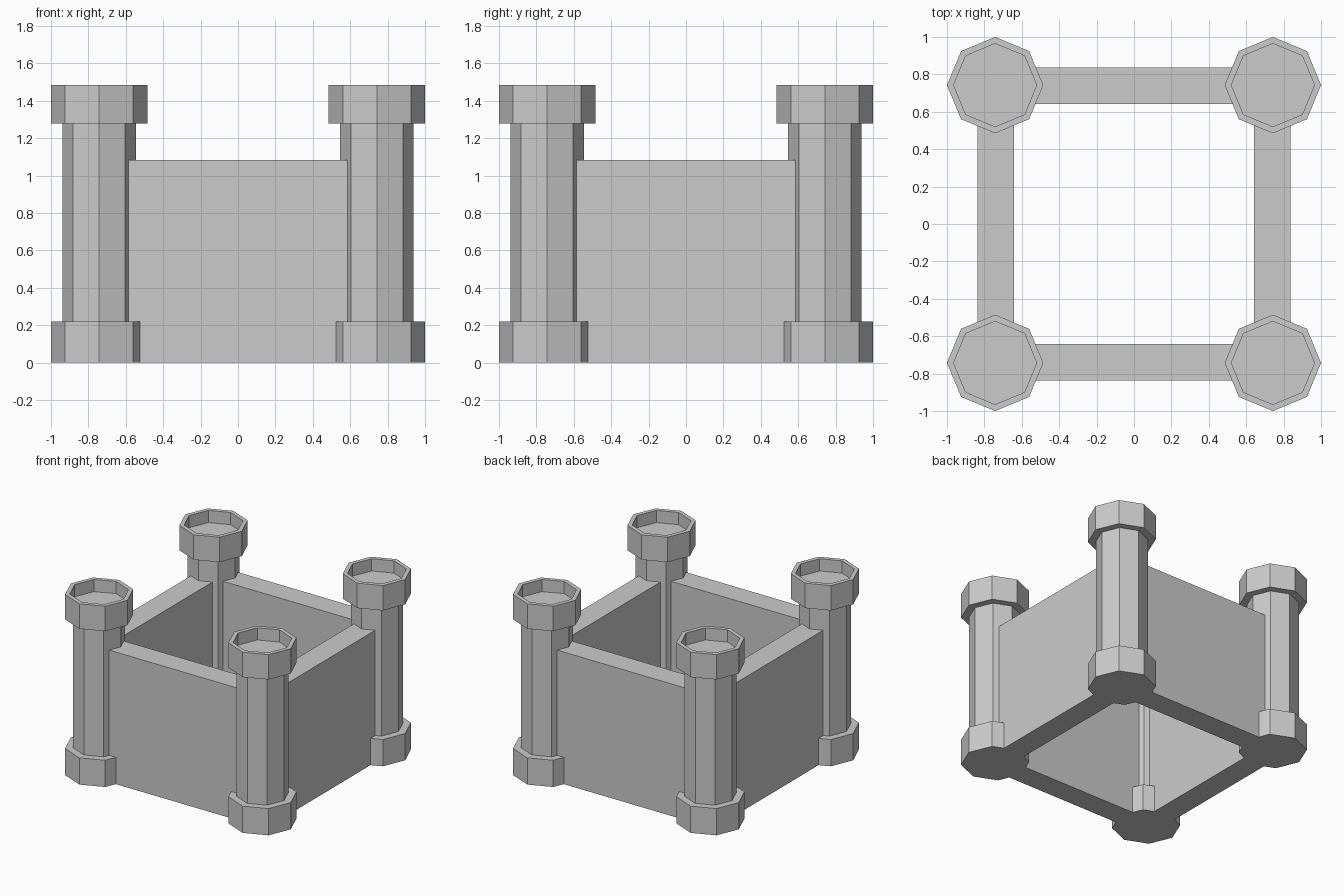
import bpy, bmesh
from math import cos, sin, pi

if "Cube" in bpy.data.objects:
    bpy.data.objects.remove(bpy.data.objects["Cube"])

C = 0.7425          # tower centre offset
SIDES = 8


def make_object(name, bm):
    bmesh.ops.recalc_face_normals(bm, faces=bm.faces)
    mesh = bpy.data.meshes.new(name)
    bm.to_mesh(mesh)
    bm.free()
    obj = bpy.data.objects.new(name, mesh)
    bpy.context.collection.objects.link(obj)
    return obj


def lathe(name, profile, x, y):
    """Stack octagon rings along a (radius, z) profile and cap both ends."""
    bm = bmesh.new()
    rings = [[bm.verts.new((x + r * cos(2 * pi * i / SIDES),
                            y + r * sin(2 * pi * i / SIDES), z))
              for i in range(SIDES)] for r, z in profile]
    for a, b in zip(rings, rings[1:]):
        for i in range(SIDES):
            j = (i + 1) % SIDES
            bm.faces.new((a[i], a[j], b[j], b[i]))
    bm.faces.new(rings[0][::-1])
    bm.faces.new(rings[-1])
    return make_object(name, bm)


def box(name, centre, size):
    bm = bmesh.new()
    bmesh.ops.create_cube(bm, size=1)
    bmesh.ops.scale(bm, vec=size, verts=bm.verts)
    bmesh.ops.translate(bm, vec=centre, verts=bm.verts)
    return make_object(name, bm)


# Corner towers: wide foot, slim shaft, wide crown with a sunken floor
tower = [(0.2575, 0), (0.2575, 0.22), (0.197, 0.22), (0.197, 1.28),
         (0.2575, 1.28), (0.2575, 1.485), (0.222, 1.485), (0.222, 1.385)]
for side, sx in (("left", -1), ("right", 1)):
    for end, sy in (("front", -1), ("back", 1)):
        lathe(f"tower_{end}_{side}", tower, sx * C, sy * C)

# Curtain walls, running from tower centre to tower centre
W, T, H = 0.74, 0.195, 1.085
for end, s in (("front", -1), ("back", 1)):
    box(f"wall_{end}", (0, s * W, H / 2), (2 * W, T, H))
for side, s in (("left", -1), ("right", 1)):
    box(f"wall_{side}", (s * W, 0, H / 2), (T, 2 * W, H))
